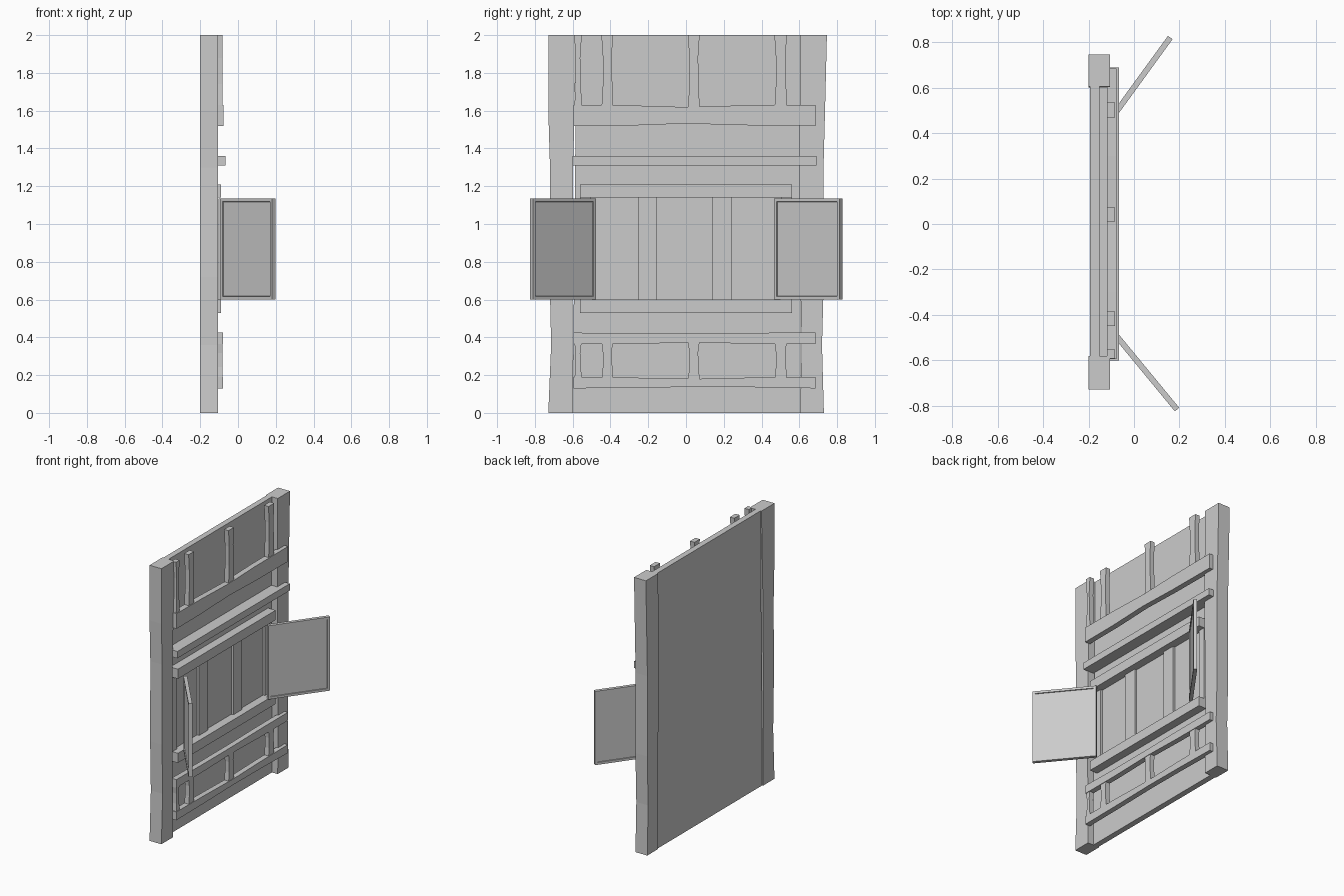
import bpy, bmesh, math
from mathutils import Matrix

if "Cube" in bpy.data.objects:
    bpy.data.objects.remove(bpy.data.objects["Cube"])


def new_object(name, bm):
    bmesh.ops.recalc_face_normals(bm, faces=bm.faces)
    mesh = bpy.data.meshes.new(name)
    bm.to_mesh(mesh)
    bm.free()
    obj = bpy.data.objects.new(name, mesh)
    bpy.context.collection.objects.link(obj)
    return obj


def timber(name, x0, x1, stations, upright):
    """Hewn timber: stations are (position along length, low edge, high edge)."""
    bm = bmesh.new()
    rings = []
    for t, lo, hi in stations:
        ring = []
        for x, c in ((x0, lo), (x1, lo), (x1, hi), (x0, hi)):
            ring.append(bm.verts.new((x, c, t) if upright else (x, t, c)))
        rings.append(ring)
    for a, b in zip(rings, rings[1:]):
        for i in range(4):
            j = (i + 1) % 4
            bm.faces.new((a[i], a[j], b[j], b[i]))
    bm.faces.new(rings[0])
    bm.faces.new(rings[-1])
    return new_object(name, bm)


# Backing wall panel
timber("wall_panel", -0.193, -0.151, [(0, -0.6, 0.605), (2, -0.58, 0.605)], True)

# Uneven corner posts
timber("left_post", -0.2, -0.105,
       [(0, -0.729, -0.598), (0.36, -0.714, -0.6), (0.72, -0.722, -0.602),
        (1.3, -0.72, -0.598), (1.6, -0.729, -0.59), (2, -0.729, -0.58)], True)
timber("right_post", -0.2, -0.105,
       [(0, 0.605, 0.73), (0.36, 0.612, 0.72), (0.72, 0.605, 0.73),
        (1.3, 0.6, 0.728), (1.6, 0.602, 0.736), (2, 0.605, 0.746)], True)

# Horizontal beams
BACK = -0.118
timber("upper_beam", BACK, -0.077,
       [(-0.595, 1.52, 1.63), (-0.3, 1.521, 1.628), (0.0, 1.532, 1.619),
        (0.3, 1.523, 1.628), (0.685, 1.52, 1.63)], False)
timber("ledge", -0.151, -0.067, [(-0.6, 1.31, 1.36), (0.69, 1.31, 1.36)], False)
timber("middle_beam", BACK, -0.079,
       [(-0.595, 0.365, 0.425), (-0.3, 0.365, 0.42), (0.05, 0.373, 0.42),
        (0.35, 0.366, 0.424), (0.685, 0.365, 0.425)], False)
timber("lower_beam", BACK, -0.079,
       [(-0.595, 0.13, 0.19), (-0.3, 0.132, 0.187), (0.05, 0.138, 0.18),
        (0.35, 0.136, 0.187), (0.685, 0.13, 0.19)], False)

# Short studs, slightly waisted, above and below the window
for i, (lo, hi) in enumerate(((-0.592, -0.552), (-0.448, -0.386),
                              (0.01, 0.072), (0.468, 0.534))):
    for label, z0, z1 in (("upper", 1.6, 2.0), ("lower", 0.17, 0.38)):
        h = z1 - z0
        timber(f"{label}_stud_{i + 1}", BACK, -0.083,
               [(z0, lo, hi), (z0 + 0.35 * h, lo + 0.008, hi - 0.004),
                (z0 + 0.7 * h, lo + 0.008, hi - 0.008), (z1, lo, hi)], True)

# Window frame rails and vertical slats
for label, z in (("top", 1.14), ("bottom", 0.53)):
    timber(f"window_{label}_rail", -0.151, -0.09,
           [(-0.56, z, z + 0.07), (0.56, z, z + 0.07)], False)
for i, (lo, hi) in enumerate(((-0.56, -0.505), (-0.253, -0.153),
                              (0.14, 0.24), (0.505, 0.56))):
    timber(f"window_slat_{i + 1}", -0.152, -0.135,
           [(0.59, lo, hi), (1.15, lo, hi)], True)


# Open shutters with a recessed panel on both faces
def shutter(name, hinge, angle):
    length, height, thick = 0.43, 0.535, 0.025
    bm = bmesh.new()
    bmesh.ops.create_cube(bm, size=1)
    bmesh.ops.scale(bm, vec=(length, thick, height), verts=bm.verts)
    bm.normal_update()
    for face in [f for f in bm.faces if abs(f.normal.y) > 0.9]:
        bmesh.ops.inset_region(bm, faces=[face], thickness=0.024)
        bmesh.ops.inset_region(bm, faces=[face], thickness=0.001, depth=-0.007)
    bmesh.ops.translate(bm, vec=(length / 2, 0, 0.6 + height / 2), verts=bm.verts)
    place = Matrix.Translation((*hinge, 0)) @ Matrix.Rotation(math.radians(angle), 4, 'Z')
    bmesh.ops.transform(bm, matrix=place, verts=bm.verts)
    new_object(name, bm)


shutter("left_shutter", (-0.084, -0.485), -50.5)
shutter("right_shutter", (-0.093, 0.473), 54)
